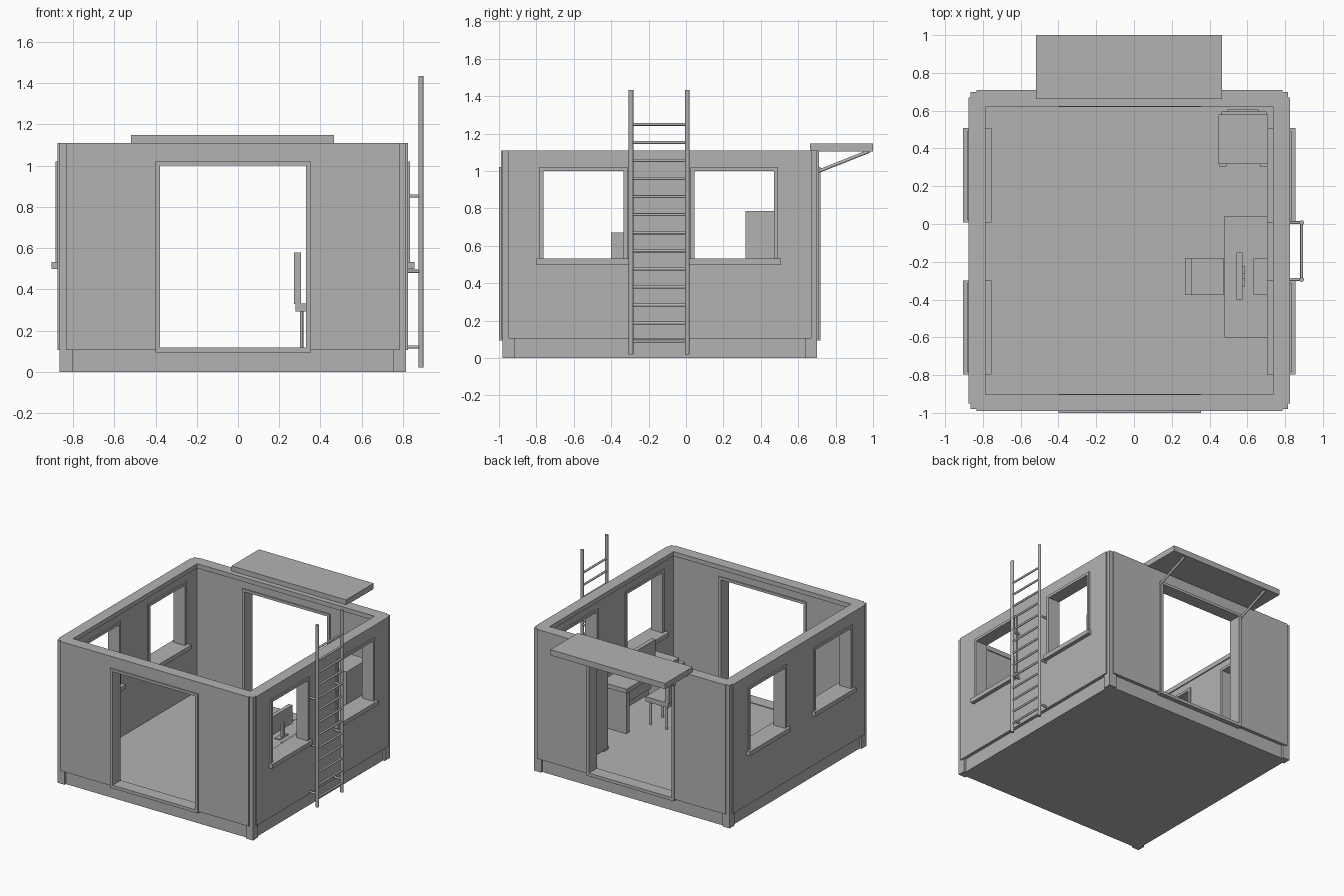
import bpy, bmesh, math
from mathutils import Vector

if "Cube" in bpy.data.objects:
    bpy.data.objects.remove(bpy.data.objects["Cube"])

CX, CY = -0.025, -0.14          # centre of the cabin itself
grey = bpy.data.materials.new("plain grey")
grey.diffuse_color = (0.45, 0.45, 0.45, 1)
grey.use_nodes = True
grey.node_tree.nodes["Principled BSDF"].inputs["Base Color"].default_value = grey.diffuse_color


def finish(name, bm):
    bmesh.ops.recalc_face_normals(bm, faces=bm.faces)
    me = bpy.data.meshes.new(name)
    bm.to_mesh(me)
    bm.free()
    me.materials.append(grey)
    ob = bpy.data.objects.new(name, me)
    bpy.context.collection.objects.link(ob)
    return ob


def box(name, x, y, z):
    """Box from (min, max) pairs."""
    bm = bmesh.new()
    bmesh.ops.create_cube(bm, size=1)
    for v in bm.verts:
        v.co = Vector(r[0] if c < 0 else r[1] for c, r in zip(v.co, (x, y, z)))
    return finish(name, bm)


def rod(name, a, b, r, sides=12):
    """Round bar between two points."""
    a, b = Vector(a), Vector(b)
    bm = bmesh.new()
    bmesh.ops.create_cone(bm, cap_ends=True, segments=sides, radius1=r, radius2=r, depth=(b - a).length)
    rot = (b - a).to_track_quat('Z', 'Y')
    for v in bm.verts:
        v.co = rot @ v.co + (a + b) / 2
    for f in bm.faces:
        f.smooth = len(f.verts) == 4
    for e in bm.edges:
        e.smooth = all(f.smooth for f in e.link_faces)
    return finish(name, bm)


def panel(name, axis, sign, u, z, d, holes=()):
    """Upright slab on one side of the cabin, with rectangular holes (u0, u1, z0, z1)."""
    us = sorted({*u, *(h[i] for h in holes for i in (0, 1))})
    zs = sorted({*z, *(h[i] for h in holes for i in (2, 3))})

    def place(a, b, depth):
        return (a, CY + sign * depth, b) if axis == 'y' else (CX + sign * depth, a, b)

    bm = bmesh.new()
    vs = {(a, b): bm.verts.new(place(a, b, d[0])) for a in us for b in zs}
    for a0, a1 in zip(us, us[1:]):
        for b0, b1 in zip(zs, zs[1:]):
            ma, mb = (a0 + a1) / 2, (b0 + b1) / 2
            if not any(h[0] < ma < h[1] and h[2] < mb < h[3] for h in holes):
                bm.faces.new([vs[k] for k in ((a0, b0), (a1, b0), (a1, b1), (a0, b1))])
    ext = bmesh.ops.extrude_face_region(bm, geom=bm.faces[:])
    off = Vector(place(0, 0, d[1])) - Vector(place(0, 0, d[0]))
    bmesh.ops.translate(bm, vec=off, verts=[g for g in ext["geom"] if isinstance(g, bmesh.types.BMVert)])
    bmesh.ops.delete(bm, geom=[v for v in bm.verts if not v.link_faces], context='VERTS')
    return finish(name, bm)


# base slab and corner feet, corner posts
box("floor_slab", (CX - 0.825, CX + 0.825), (CY - 0.825, CY + 0.825), (0, 0.113))
for i in (-1, 1):
    for j in (-1, 1):
        def span(c, s, lo, hi):
            return tuple(sorted((c + s * lo, c + s * hi)))
        box("corner_foot", span(CX, i, 0.778, 0.84), span(CY, j, 0.778, 0.84), (0, 0.105))
        box("corner_post", span(CX, i, 0.77, 0.84), span(CY, j, 0.77, 0.84), (0.105, 1.11))

# front and back walls with doorways
for s, side in ((-1, "front"), (1, "back")):
    panel(side + "_wall", 'y', s, (CX - 0.81, CX + 0.81), (0.105, 1.11), (0.77, 0.85),
          [(-0.39, 0.342, 0.106, 1.01)])
    panel(side + "_door_frame", 'y', s, (-0.40, 0.354), (0.094, 1.02), (0.76, 0.86),
          [(-0.378, 0.33, 0.118, 1.0)])
    panel(side + "_top_rail", 'y', s, (CX - 0.77, CX + 0.77), (1.075, 1.11), (0.762, 0.78))

# side walls with two windows each
windows = [(-0.762, -0.334), (0.045, 0.47)]
for s, side in ((-1, "left"), (1, "right")):
    panel(side + "_wall", 'x', s, (CY - 0.81, CY + 0.81), (0.105, 1.11), (0.77, 0.85),
          [(a - 0.01, b + 0.01, 0.52, 1.01) for a, b in windows])
    panel(side + "_top_rail", 'x', s, (CY - 0.77, CY + 0.77), (1.075, 1.11), (0.762, 0.78))
    for a, b in windows:
        panel("window_frame", 'x', s, (a - 0.021, b + 0.021), (0.51, 1.02), (0.76, 0.86),
              [(a, b, 0.53, 1.0)])
        m = (a + b) / 2
        panel("window_sill", 'x', s, (m - 0.25, m + 0.25), (0.498, 0.532), (0.73, 0.88))

# awning over the back door
box("awning", (-0.52, 0.465), (0.662, 1.0), (1.104, 1.148))
for x in (-0.40, 0.35):
    rod("awning_strut", (x, 0.705, 0.997), (x, 0.98, 1.106), 0.009)

# ladder on the right wall
LX, LY = 0.888, (-0.294, 0.007)
for y in LY:
    rod("ladder_rail", (LX, y, 0.02), (LX, y, 1.433), 0.0125)
    for z in (0.12, 0.487, 0.852):
        rod("ladder_bracket", (0.81, y, z), (LX, y, z), 0.008)
for i in range(13):
    z = 0.09 + i * 0.0966
    rod("ladder_rung", (LX, LY[0], z), (LX, LY[1], z), 0.008)

# desk with end panels
F = 0.113
box("desk_top", (0.48, 0.707), (-0.60, 0.042), (0.435, 0.47))
for y in (-0.58, -0.015):
    box("desk_end", (0.495, 0.70), (y, y + 0.04), (F, 0.436))
box("desk_back", (0.68, 0.695), (-0.56, 0.0), (0.2, 0.436))

# screen and keyboard on the desk
box("screen", (0.543, 0.574), (-0.40, -0.152), (0.53, 0.672))
box("screen_stand", (0.565, 0.588), (-0.289, -0.263), (0.47, 0.58))
box("screen_foot", (0.545, 0.588), (-0.33, -0.222), (0.468, 0.478))
box("keyboard", (0.632, 0.706), (-0.373, -0.182), (0.468, 0.485))

# chair facing the desk
box("chair_seat", (0.28, 0.474), (-0.376, -0.18), (0.293, 0.33))
box("chair_back", (0.271, 0.305), (-0.376, -0.18), (0.329, 0.579))
for x in (0.308, 0.446):
    for y in (-0.352, -0.204):
        rod("chair_leg", (x, y, F), (x, y, 0.295), 0.0085)

# cabinet in the back corner
box("cabinet", (0.447, 0.709), (0.318, 0.58), (F + 0.015, 0.785))
box("cabinet_back", (0.463, 0.701), (0.579, 0.595), (0.15, 0.77))
box("cabinet_back_plate", (0.495, 0.659), (0.594, 0.605), (0.2, 0.72))
for x in (0.453, 0.667):
    box("cabinet_front_foot", (x, x + 0.037), (0.305, 0.36), (F, 0.14))
    box("cabinet_rear_foot", (x, x + 0.037), (0.53, 0.575), (F, 0.14))
